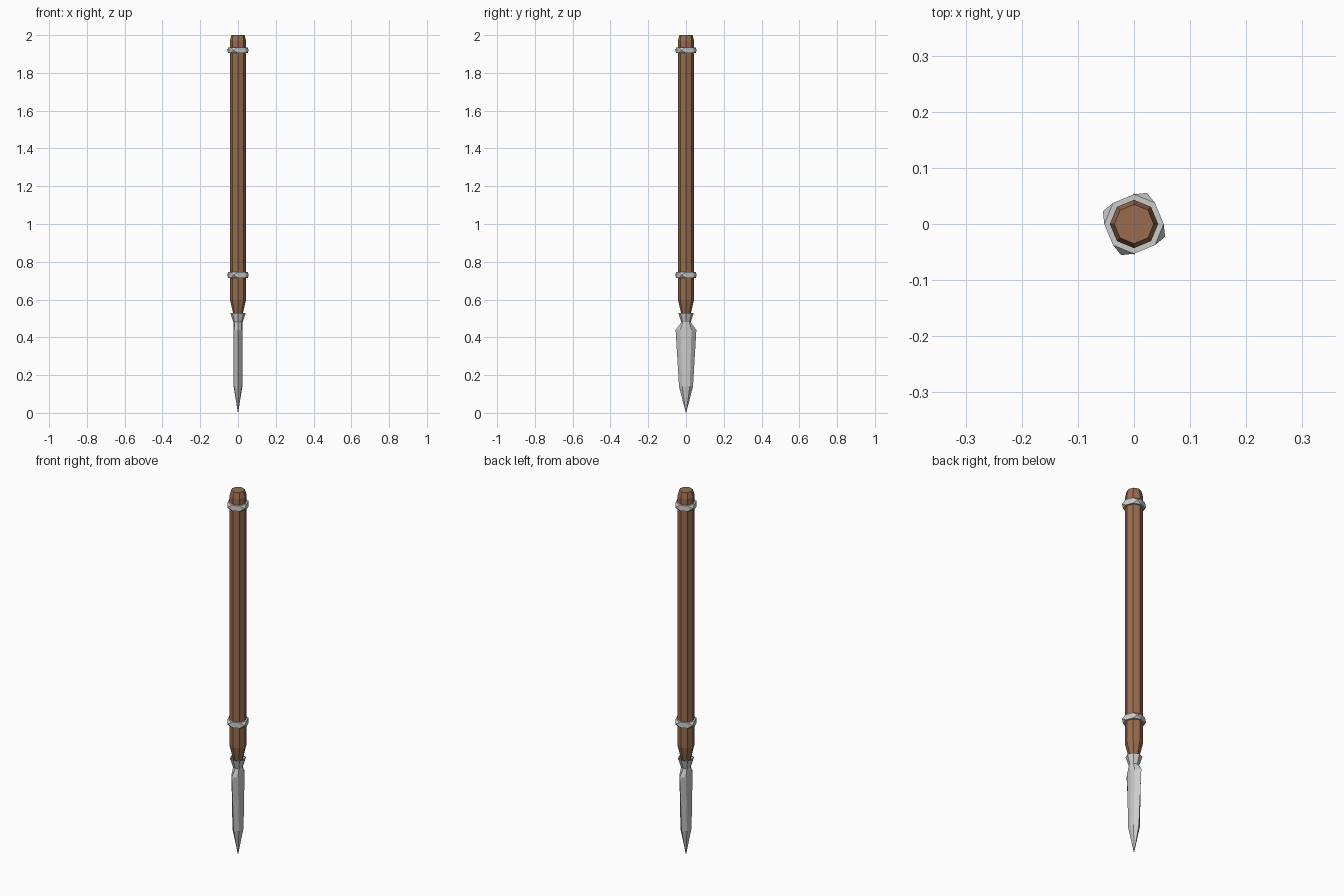
import bpy, bmesh
from math import sin, cos, radians, pi
from mathutils import Vector

if "Cube" in bpy.data.objects:
    bpy.data.objects.remove(bpy.data.objects["Cube"])

wood = bpy.data.materials.new("brown_wood")
wood.diffuse_color = (0.32, 0.15, 0.08, 1)
wood.use_nodes = True
wood.node_tree.nodes["Principled BSDF"].inputs["Base Color"].default_value = wood.diffuse_color


def octagon(r, z):
    return [(r * cos(i * pi / 4), r * sin(i * pi / 4), z) for i in range(8)]


def blade_section(x, y, edge, z):
    """Eight-sided blade section: thickness x, shoulder y, cutting edge."""
    return [(x, 0, z), (x * 0.85, y, z), (0, edge, z), (-x * 0.85, y, z),
            (-x, 0, z), (-x * 0.85, -y, z), (0, -edge, z), (x * 0.85, -y, z)]


def loft(name, sections, closed=False, material=None, studs=False):
    """Skin a stack of eight-sided sections; cap the ends or close the loop."""
    bm = bmesh.new()
    rows = [[bm.verts.new(p) for p in s] for s in sections]
    pairs = list(zip(rows, rows[1:]))
    if closed:
        pairs.append((rows[-1], rows[0]))
    else:
        bm.faces.new(rows[0])
        bm.faces.new(rows[-1])
    poke = []
    for k, (a, b) in enumerate(pairs):
        for i in range(8):
            j = (i + 1) % 8
            f = bm.faces.new((a[i], a[j], b[j], b[i]))
            if studs and k == 1 and i % 2 == 1:
                poke.append(f)
    bmesh.ops.recalc_face_normals(bm, faces=bm.faces)
    # Raise alternate outer faces into pointed studs
    if poke:
        bmesh.ops.poke(bm, faces=poke, offset=0.011)
    mesh = bpy.data.meshes.new(name)
    bm.to_mesh(mesh)
    bm.free()
    if material:
        mesh.materials.append(material)
    obj = bpy.data.objects.new(name, mesh)
    bpy.context.collection.objects.link(obj)
    return obj


# Wooden shaft, tapered at both ends
loft("shaft", [octagon(r, z) for r, z in
               ((0.02, 0.49), (0.026, 0.53), (0.043, 0.6), (0.043, 1.97), (0.035, 2.0))],
     material=wood)

# Studded metal bands
for name, z in (("lower_band", 0.73), ("upper_band", 1.92)):
    loft(name, [octagon(0.041, z - 0.015), octagon(0.053, z - 0.015),
                octagon(0.053, z + 0.015), octagon(0.041, z + 0.015)],
         closed=True, studs=True)

# Spear head: tip, blade, neck and hollow socket in one skin
loft("spear_head", [
    blade_section(0.0006, 0.0004, 0.0008, 0.0),
    blade_section(0.023, 0.02, 0.037, 0.14),
    blade_section(0.023, 0.029, 0.055, 0.44),
    octagon(0.025, 0.48),
    octagon(0.041, 0.53),
    octagon(0.036, 0.53),
    octagon(0.019, 0.488),
])
